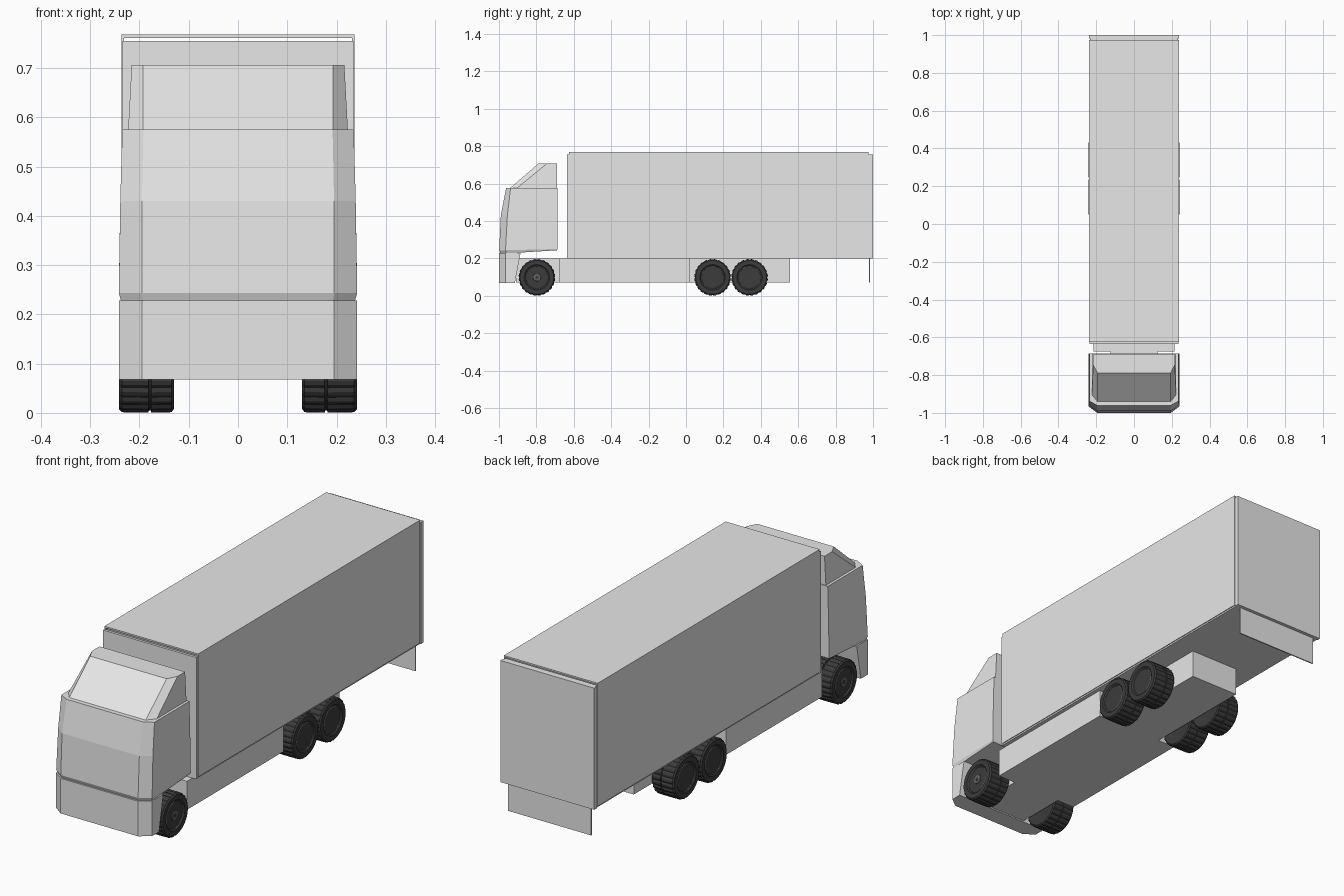
import bpy, bmesh, math

if "Cube" in bpy.data.objects:
    bpy.data.objects.remove(bpy.data.objects["Cube"], do_unlink=True)


def material(name, value):
    m = bpy.data.materials.new(name)
    m.use_nodes = True
    colour = (value, value, value, 1)
    m.diffuse_color = colour
    bsdf = next(n for n in m.node_tree.nodes if n.type == 'BSDF_PRINCIPLED')
    bsdf.inputs["Base Color"].default_value = colour
    return m


BODY = material("body light grey", 0.8)
TYRE = material("tyre dark grey", 0.045)
RIM = material("rim mid grey", 0.13)


def finish(name, bm, mat, smooth=False):
    bmesh.ops.recalc_face_normals(bm, faces=bm.faces)
    mesh = bpy.data.meshes.new(name)
    bm.to_mesh(mesh)
    bm.free()
    mesh.materials.append(mat)
    obj = bpy.data.objects.new(name, mesh)
    bpy.context.collection.objects.link(obj)
    if smooth:
        bpy.ops.object.select_all(action='DESELECT')
        obj.select_set(True)
        bpy.context.view_layer.objects.active = obj
        bpy.ops.object.shade_smooth_by_angle(angle=math.radians(30))
    return obj


def box(name, x, y, z, mat=BODY):
    """Box from (min, max) pairs."""
    bm = bmesh.new()
    bmesh.ops.create_cube(bm, size=1)
    for v in bm.verts:
        v.co = [lo + (c + 0.5) * (hi - lo) for c, (lo, hi) in zip(v.co, (x, y, z))]
    return finish(name, bm, mat)


def loft(bm, rings, closed_rings=True):
    """Skin between rings of equal length and cap both ends."""
    vs = [[bm.verts.new(p) for p in ring] for ring in rings]
    n = len(vs[0])
    for a, b in zip(vs, vs[1:]):
        for i in range(n):
            j = (i + 1) % n
            bm.faces.new((a[i], a[j], b[j], b[i]))
    bm.faces.new(vs[0])
    bm.faces.new(vs[-1])


def cab_ring(half):
    """Mirror three (x, y, z) points: rear, corner, front."""
    return half + [(-x, y, z) for x, y, z in reversed(half)]


def cab_part(name, halves):
    bm = bmesh.new()
    loft(bm, [cab_ring(h) for h in halves])
    return finish(name, bm, BODY)


# Cab: bumper, main shell, roof fairing
cab_part("front_bumper", [
    [(0.242, -0.915, 0.068), (0.242, -0.965, 0.068), (0.195, -1.0, 0.068)],
    [(0.242, -0.885, 0.228), (0.242, -0.965, 0.228), (0.195, -1.0, 0.228)]])
cab_part("cab_shell", [
    [(0.237, -0.69, 0.243), (0.237, -0.96, 0.226), (0.193, -0.992, 0.226)],
    [(0.242, -0.686, 0.25), (0.242, -0.965, 0.243), (0.195, -0.999, 0.243)],
    [(0.239, -0.686, 0.43), (0.239, -0.955, 0.43), (0.195, -0.99, 0.43)],
    [(0.235, -0.686, 0.575), (0.235, -0.938, 0.575), (0.192, -0.962, 0.575)]])
cab_part("roof_fairing", [
    [(0.223, -0.69, 0.574), (0.223, -0.905, 0.574), (0.193, -0.942, 0.574)],
    [(0.216, -0.69, 0.706), (0.216, -0.745, 0.706), (0.193, -0.79, 0.706)]])

# Chassis: narrow spine and wide side skirts
box("chassis_spine", (-0.125, 0.125), (-0.91, 0.555), (0.07, 0.199))
box("chassis_skirt", (-0.215, 0.215), (-0.675, 0.02), (0.07, 0.2))
box("rear_guard", (-0.21, 0.21), (0.978, 0.984), (0.07, 0.2))

# Cargo box: hollow shell with end panels slightly lower than the roof
box("cargo_floor", (-0.233, 0.233), (-0.63, 0.978), (0.2, 0.21))
box("cargo_roof", (-0.237, 0.237), (-0.625, 0.975), (0.761, 0.768))
for side, s in (("left", 1), ("right", -1)):
    box(side + "_cargo_wall", tuple(sorted((s * 0.231, s * 0.237))),
        (-0.625, 0.975), (0.207, 0.764))
box("cargo_front_panel", (-0.235, 0.235), (-0.636, -0.624), (0.2, 0.755))
box("cargo_door_frame", (-0.231, 0.231), (0.97, 0.982), (0.2, 0.755))
box("cargo_door", (-0.237, 0.237), (0.981, 1.0), (0.2, 0.755))

# Wheels
HUB_Z = 0.098
SEGMENTS = 72
TYRE_PROFILE = [(0.134, 0.05), (0.13, 0.064), (0.13, 0.09), (0.135, 0.097),
                (0.176, 0.098), (0.177, 0.093), (0.181, 0.093), (0.182, 0.098),
                (0.236, 0.097), (0.242, 0.09), (0.242, 0.068), (0.237, 0.061)]
FRONT_RIM = [(0.136, 0.062), (0.237, 0.063), (0.239, 0.06), (0.229, 0.055),
             (0.225, 0.05), (0.231, 0.034), (0.231, 0.024), (0.24, 0.02), (0.241, 0.012)]
REAR_RIM = [(0.136, 0.06), (0.237, 0.063), (0.239, 0.059), (0.228, 0.055),
            (0.195, 0.05), (0.19, 0.034), (0.19, 0.028), (0.22, 0.025), (0.225, 0.016)]


def lathe(name, profile, s, y, mat, tread=False):
    """Turn an (x, radius) profile about the axle, optionally with tread slots."""
    bm = bmesh.new()
    rings = []
    for x, r in profile:
        ring = []
        for i in range(SEGMENTS):
            slot = 0.004 if tread and r > 0.096 and i % 3 == 0 else 0
            a = math.tau * i / SEGMENTS
            ring.append((s * x, y + (r - slot) * math.cos(a),
                         HUB_Z + (r - slot) * math.sin(a)))
        rings.append(ring)
    loft(bm, rings)
    return finish(name, bm, mat, smooth=not tread)


def stud_ring(name, s, y, x, ring_r, r, depth, count, mat):
    """Circle of small discs facing outward."""
    bm = bmesh.new()
    for i in range(count):
        a = math.tau * i / count
        cy, cz = y + ring_r * math.cos(a), HUB_Z + ring_r * math.sin(a)
        rings = []
        for px in (x, x + depth):
            rings.append([(s * px, cy + r * math.cos(math.tau * k / 8),
                           cz + r * math.sin(math.tau * k / 8)) for k in range(8)])
        loft(bm, rings)
    finish(name, bm, mat)


for side, s in (("left", 1), ("right", -1)):
    for axle, y in (("front", -0.797), ("middle", 0.142), ("rear", 0.34)):
        label = side + "_" + axle
        lathe(label + "_tyre", TYRE_PROFILE, s, y, TYRE, tread=True)
        if axle == "front":
            lathe(label + "_rim", FRONT_RIM, s, y, RIM)
            stud_ring(label + "_vents", s, y, 0.222, 0.043, 0.006, 0.008, 10, TYRE)
            stud_ring(label + "_nuts", s, y, 0.229, 0.029, 0.003, 0.007, 10, RIM)
            stud_ring(label + "_cap", s, y, 0.238, 0, 0.009, 0.004, 1, TYRE)
        else:
            lathe(label + "_rim", REAR_RIM, s, y, RIM)
            stud_ring(label + "_vents", s, y, 0.187, 0.043, 0.005, 0.008, 8, TYRE)
            stud_ring(label + "_nuts", s, y, 0.188, 0.031, 0.003, 0.008, 10, RIM)
    # Axle stubs joining the wheels to the spine
    for axle, y in (("front", -0.797), ("middle", 0.142), ("rear", 0.34)):
        box(side + "_" + axle + "_axle", tuple(sorted((s * 0.12, s * 0.14))),
            (y - 0.015, y + 0.015), (0.083, 0.113), RIM)
